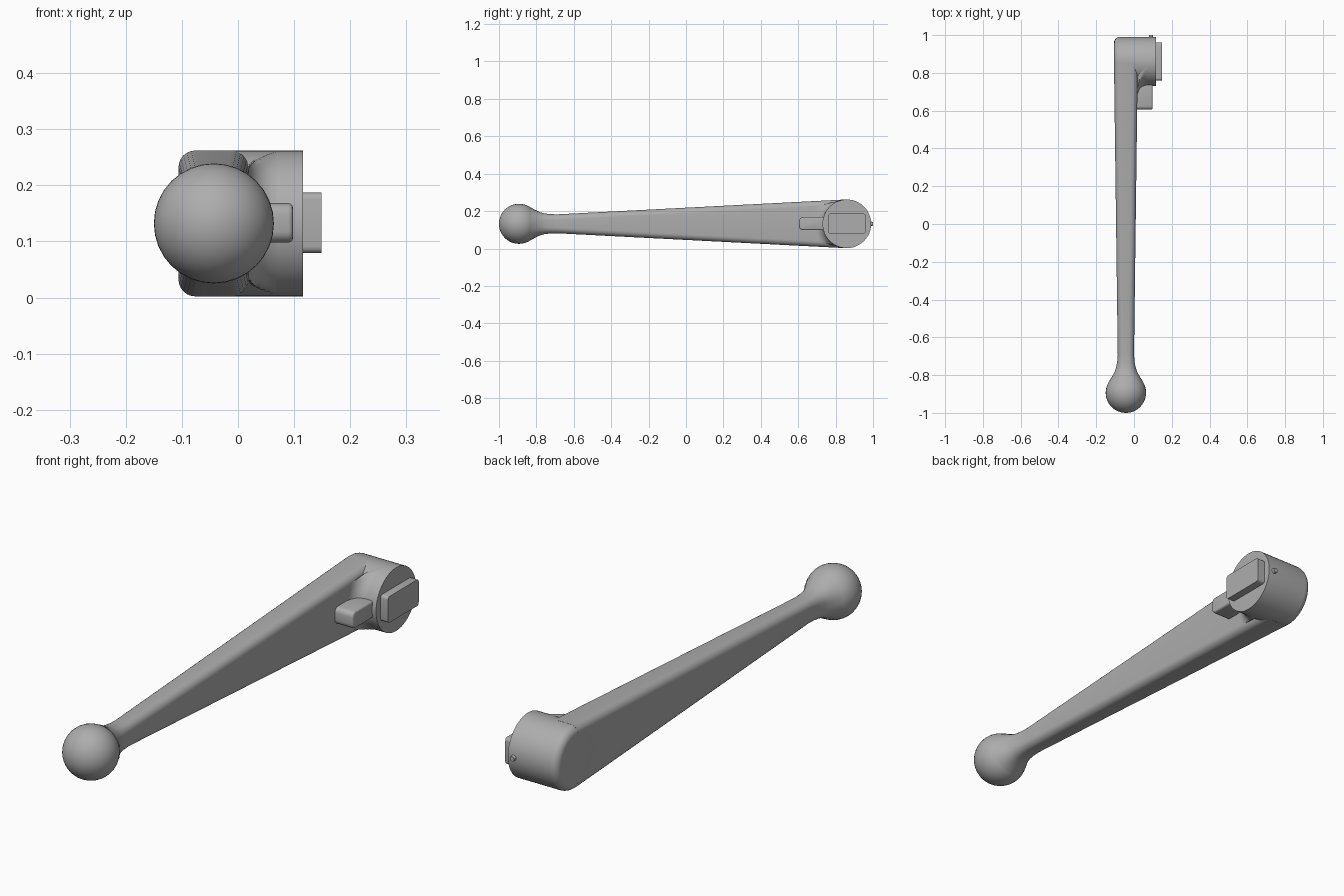
import bpy, bmesh, math
from mathutils import Matrix, Vector

if "Cube" in bpy.data.objects:
    bpy.data.objects.remove(bpy.data.objects["Cube"])

grey = bpy.data.materials.new("grey_metal")
grey.diffuse_color = (0.42, 0.42, 0.42, 1)
grey.use_nodes = True
grey.node_tree.nodes["Principled BSDF"].inputs["Base Color"].default_value = grey.diffuse_color

CZ = 0.132                     # height of the handle's centre line
HUB_Y, HUB_R = 0.86, 0.13
ALONG_X = Matrix.Rotation(math.pi / 2, 4, 'Y')
ALONG_Y = Matrix.Rotation(-math.pi / 2, 4, 'X')


def finish(name, bm, angle=35):
    bmesh.ops.recalc_face_normals(bm, faces=bm.faces)
    me = bpy.data.meshes.new(name)
    bm.to_mesh(me)
    bm.free()
    me.materials.append(grey)
    ob = bpy.data.objects.new(name, me)
    bpy.context.collection.objects.link(ob)
    bpy.ops.object.select_all(action='DESELECT')
    ob.select_set(True)
    bpy.context.view_layer.objects.active = ob
    bpy.ops.object.shade_smooth_by_angle(angle=math.radians(angle))
    return ob


def loft(bm, rings, closed=True, caps=True):
    rows = [[bm.verts.new(p) for p in r] for r in rings]
    n = len(rows[0])
    for a, b in zip(rows, rows[1:]):
        for i in range(n if closed else n - 1):
            j = (i + 1) % n
            bm.faces.new((a[i], a[j], b[j], b[i]))
    if caps:
        bm.faces.new(rows[0])
        bm.faces.new(rows[-1])


def rounded_section(y, cx, hx, hz, r, steps=6):
    pts = []
    for k, (sx, sz) in enumerate([(1, 1), (-1, 1), (-1, -1), (1, -1)]):
        for i in range(steps + 1):
            a = math.pi / 2 * (k + i / steps)
            pts.append((cx + sx * (hx - r) + r * math.cos(a), y,
                        CZ + sz * (hz - r) + r * math.sin(a)))
    return pts


def box(name, lo, hi, bevel, axis=None, rim=0.0):
    """Block with its edges along one axis rounded, then the outer rim softened."""
    lo, hi = Vector(lo), Vector(hi)
    bm = bmesh.new()
    bmesh.ops.create_cube(bm, size=1, matrix=Matrix.Translation((lo + hi) / 2)
                          @ Matrix.Diagonal((*(hi - lo), 1)))
    edges = [e for e in bm.edges
             if abs((e.verts[0].co - e.verts[1].co).normalized()[axis]) > 0.9]
    bmesh.ops.bevel(bm, geom=edges, offset=bevel, segments=4, profile=0.5, affect='EDGES')
    if rim:
        edges = [e for e in bm.edges if all(abs(v.co.x - hi.x) < 1e-5 for v in e.verts)]
        bmesh.ops.bevel(bm, geom=edges, offset=rim, segments=3, profile=0.5, affect='EDGES')
    return finish(name, bm)


def half_height(y):
    return 0.05 + 0.08 * min(1, max(0, (y + 0.7) / 1.55))


# Tapered arm with a neck that flares into the ball
neck = [(-0.83, 0.088, 0.088), (-0.815, 0.078, 0.079), (-0.80, 0.069, 0.071),
        (-0.78, 0.059, 0.062), (-0.76, 0.052, 0.056), (-0.73, 0.046, 0.052)]
sections = [rounded_section(y, -0.043, hx, hz, min(hx, hz) * (0.98 - 0.05 * i))
            for i, (y, hx, hz) in enumerate(neck)]
for i in range(9):
    t = i / 8
    y = -0.69 + t * 1.543
    sections.append(rounded_section(y, -0.043, 0.043 + 0.02 * t, half_height(y), 0.03))
bm = bmesh.new()
loft(bm, sections)
finish("arm", bm)

# Ball grip
bm = bmesh.new()
bmesh.ops.create_uvsphere(bm, u_segments=32, v_segments=24, radius=0.107,
                          matrix=Matrix.Translation((-0.043, -0.893, CZ)) @ ALONG_Y)
finish("ball_grip", bm, 60)

# Hub, rounded on its outer left edge
rim = [(-0.106 + 0.03 * (1 - math.cos(a)), HUB_R - 0.03 * (1 - math.sin(a)))
       for a in [math.pi / 2 * i / 6 for i in range(7)]] + [(0.116, HUB_R)]
bm = bmesh.new()
loft(bm, [[(x, HUB_Y + r * math.cos(math.tau * i / 48), CZ + r * math.sin(math.tau * i / 48))
           for i in range(48)] for x, r in rim])
finish("hub", bm)

# Concave fillet between hub and arm, trimmed to the arm outline
rings = []
for i in range(9):
    a = math.pi / 2 * i / 8
    x, r = 0.069 - 0.05 * math.cos(a), HUB_R + 0.05 * (1 - math.sin(a))
    ring = []
    for k in range(33):
        b = math.pi * (k / 32 - 0.5)
        y = HUB_Y - r * math.cos(b)
        lim = half_height(y) - 0.025 * (1 - i / 8)
        ring.append((x, y, CZ + max(-lim, min(lim, r * math.sin(b)))))
    rings.append(ring)
bm = bmesh.new()
loft(bm, rings, closed=False, caps=False)
finish("hub_fillet", bm, 50)

# Stop tab beside the hub and the drive plate on its face
box("stop_tab", (0.0, 0.605, 0.098), (0.098, 0.76, 0.168), 0.02, axis=0, rim=0.008)
box("drive_plate", (0.11, 0.76, 0.079), (0.149, 0.96, 0.187), 0.012, axis=0)

# Small locating pin at the back of the hub
bm = bmesh.new()
bmesh.ops.create_cone(bm, cap_ends=True, segments=16, radius1=0.015, radius2=0.010, depth=0.03,
                      matrix=Matrix.Translation((0.09, 0.985, CZ)) @ ALONG_Y)
finish("locating_pin", bm)
